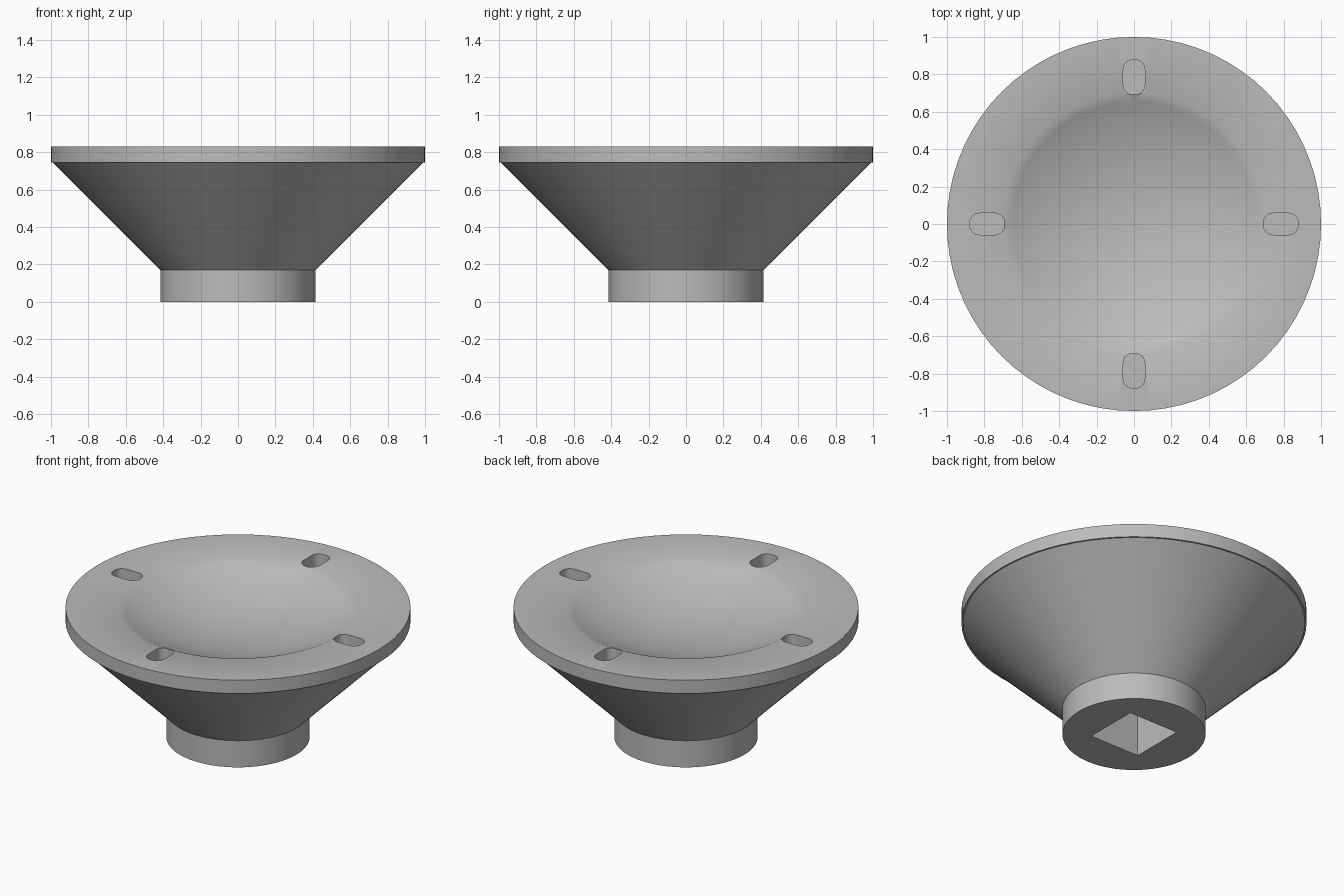
import bpy, bmesh, math
from mathutils import Matrix

# Remove the default cube only
cube = bpy.data.objects.get("Cube")
if cube:
    bpy.data.objects.remove(cube, do_unlink=True)

SEGMENTS = 72
FLANGE_TOP = 0.83
DISH_RADIUS = 0.70
DISH_DEPTH = 0.165

# Single flat colour
grey = bpy.data.materials.new("plain grey")
grey.use_nodes = True
colour = (0.5, 0.5, 0.5, 1.0)
grey.diffuse_color = colour
grey.node_tree.nodes["Principled BSDF"].inputs["Base Color"].default_value = colour


def make_object(name, bm):
    bmesh.ops.recalc_face_normals(bm, faces=bm.faces)
    mesh = bpy.data.meshes.new(name)
    bm.to_mesh(mesh)
    bm.free()
    mesh.materials.append(grey)
    obj = bpy.data.objects.new(name, mesh)
    bpy.context.collection.objects.link(obj)
    return obj


def lathe(name, profile):
    bm = bmesh.new()
    verts = [bm.verts.new((r, 0, z)) for r, z in profile]
    edges = [bm.edges.new(pair) for pair in zip(verts, verts[1:])]
    bmesh.ops.spin(bm, geom=verts + edges, cent=(0, 0, 0), axis=(0, 0, 1),
                   angle=math.tau, steps=SEGMENTS, use_duplicate=False)
    bmesh.ops.remove_doubles(bm, verts=bm.verts, dist=0.0001)
    return make_object(name, bm)


def cutter_box(name, size, centre, turn=0.0, corner=0.0):
    bm = bmesh.new()
    bmesh.ops.create_cube(bm, size=1)
    bmesh.ops.scale(bm, vec=size, verts=bm.verts)
    if corner:
        upright = [e for e in bm.edges
                   if abs(e.verts[0].co.z - e.verts[1].co.z) > 0.01]
        bmesh.ops.bevel(bm, geom=upright, offset=corner, segments=6,
                        affect='EDGES', profile=0.5)
    bmesh.ops.translate(bm, vec=centre, verts=bm.verts)
    bmesh.ops.rotate(bm, cent=(0, 0, 0), verts=bm.verts,
                     matrix=Matrix.Rotation(turn, 3, 'Z'))
    obj = make_object(name, bm)
    obj.hide_render = True
    return obj


def cut(target, cutter):
    mod = target.modifiers.new("cut", 'BOOLEAN')
    mod.operation = 'DIFFERENCE'
    mod.solver = 'EXACT'
    mod.object = cutter
    bpy.context.view_layer.objects.active = target
    bpy.ops.object.modifier_apply(modifier=mod.name)
    bpy.data.objects.remove(cutter, do_unlink=True)


# Body profile: collar, cone, flange, then a spherical dish
sphere = (DISH_RADIUS ** 2 + DISH_DEPTH ** 2) / (2 * DISH_DEPTH)
profile = [(0, 0), (0.415, 0), (0.415, 0.17), (0.99, 0.745),
           (1.0, 0.745), (1.0, FLANGE_TOP)]
STEPS = 14
for i in range(STEPS + 1):
    r = DISH_RADIUS * (1 - i / STEPS)
    z = FLANGE_TOP - DISH_DEPTH + sphere - math.sqrt(sphere ** 2 - r ** 2)
    profile.append((r, z))
body = lathe("dished_flange_body", profile)

# Four rounded pockets in the rim
for i in range(4):
    cut(body, cutter_box("slot_cutter", (0.185, 0.115, 0.2),
                         (0.785, 0, FLANGE_TOP + 0.02), i * math.pi / 2, 0.05))

# Square drive socket underneath
cut(body, cutter_box("socket_cutter", (0.35, 0.35, 0.9), (0, 0, -0.05)))

# Smooth shading with crisp edges
bpy.ops.object.select_all(action='DESELECT')
body.select_set(True)
bpy.context.view_layer.objects.active = body
bpy.ops.object.shade_smooth_by_angle(angle=math.radians(30))
